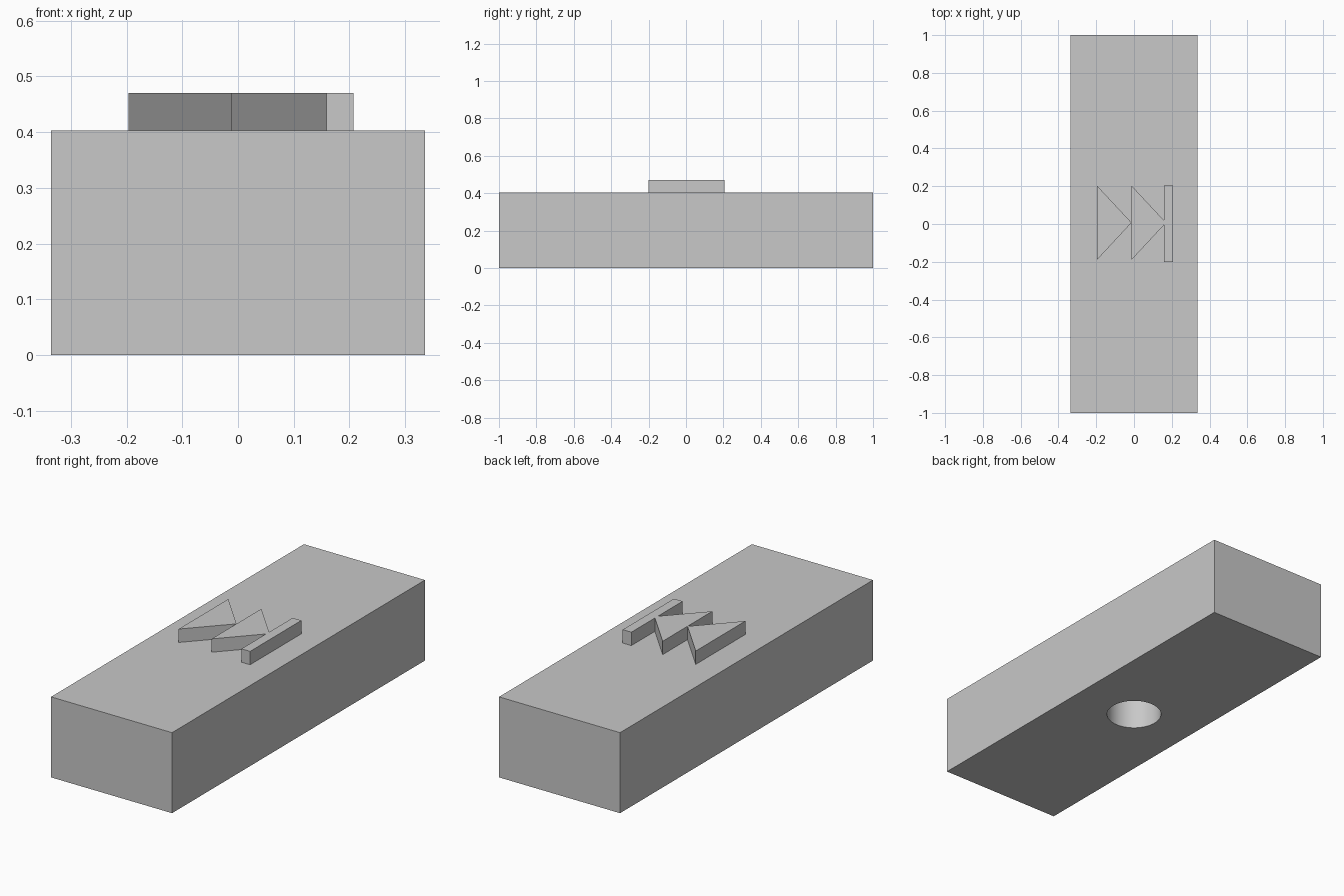
import bpy
import bmesh
import math

cube = bpy.data.objects.get("Cube")
if cube:
    bpy.data.objects.remove(cube, do_unlink=True)

BODY_TOP = 0.403
SYMBOL_TOP = 0.47

grey = bpy.data.materials.new("light_grey")
grey.use_nodes = True
grey.diffuse_color = (0.58, 0.58, 0.58, 1)
grey.node_tree.nodes["Principled BSDF"].inputs["Base Color"].default_value = grey.diffuse_color


def prism(name, outline, bottom, top):
    """Extrude a flat outline upward into a solid."""
    bm = bmesh.new()
    face = bm.faces.new([bm.verts.new((x, y, bottom)) for x, y in outline])
    extruded = bmesh.ops.extrude_face_region(bm, geom=[face])["geom"]
    verts = [v for v in extruded if isinstance(v, bmesh.types.BMVert)]
    bmesh.ops.translate(bm, verts=verts, vec=(0, 0, top - bottom))
    bmesh.ops.recalc_face_normals(bm, faces=bm.faces)
    mesh = bpy.data.meshes.new(name)
    bm.to_mesh(mesh)
    bm.free()
    mesh.materials.append(grey)
    obj = bpy.data.objects.new(name, mesh)
    bpy.context.collection.objects.link(obj)
    return obj


def rectangle(x0, x1, y0, y1):
    return [(x0, y0), (x1, y0), (x1, y1), (x0, y1)]


# Button body with a round blind socket underneath
body = prism("button_body", rectangle(-0.335, 0.335, -1, 1), 0, BODY_TOP)
circle = [(0.13 * math.cos(math.tau * i / 64), 0.13 * math.sin(math.tau * i / 64))
          for i in range(64)]
cutter = prism("socket_cutter", circle, -0.1, 0.27)
cut = body.modifiers.new("socket", "BOOLEAN")
cut.operation = "DIFFERENCE"
cut.solver = "EXACT"
cut.object = cutter
bpy.context.view_layer.objects.active = body
body.select_set(True)
bpy.ops.object.modifier_apply(modifier=cut.name)
bpy.data.objects.remove(cutter, do_unlink=True)
bpy.ops.object.shade_smooth_by_angle(angle=math.radians(30))

# Raised skip symbol: two arrowheads and a bar
for name, x in (("first_arrow", -0.196), ("second_arrow", -0.013)):
    prism(name, [(x, -0.19), (x + 0.183, 0.007), (x, 0.203)], BODY_TOP, SYMBOL_TOP)
prism("end_bar", rectangle(0.159, 0.207, -0.2, 0.205), BODY_TOP, SYMBOL_TOP)
